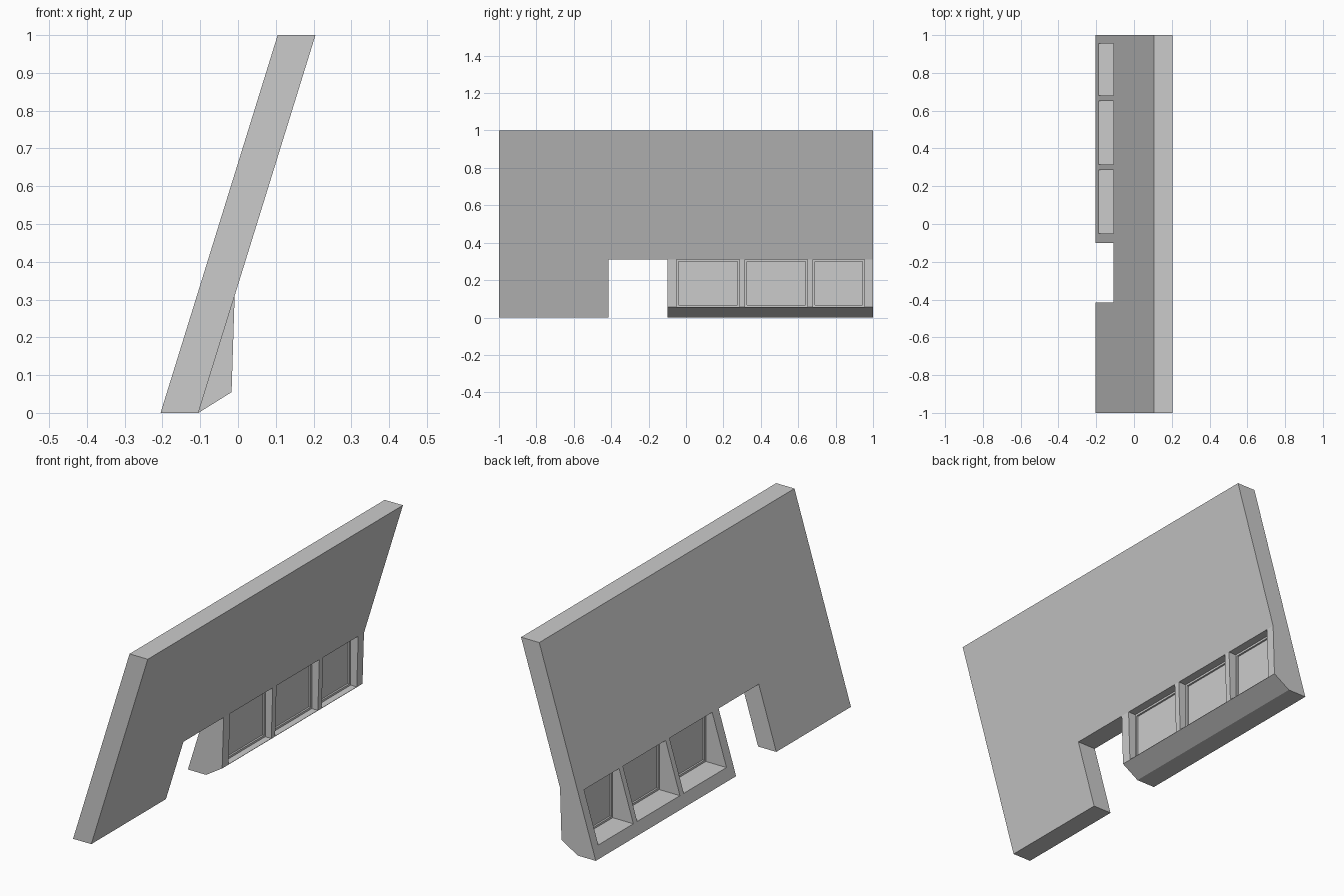
import bpy, bmesh

if "Cube" in bpy.data.objects:
    bpy.data.objects.remove(bpy.data.objects["Cube"])

HEAD, SILL = 0.31, 0.057          # opening top and window sill heights
WINDOWS = [(-0.05, 0.285), (0.315, 0.65), (0.68, 0.955)]
PANE_X = -0.062


def prism(name, profile, y0, y1):
    """Extrude an (x, z) profile along y."""
    bm = bmesh.new()
    base = bm.faces.new([bm.verts.new((x, y0, z)) for x, z in profile])
    ext = bmesh.ops.extrude_face_region(bm, geom=[base])
    verts = [v for v in ext["geom"] if isinstance(v, bmesh.types.BMVert)]
    bmesh.ops.translate(bm, verts=verts, vec=(0, y1 - y0, 0))
    bmesh.ops.recalc_face_normals(bm, faces=bm.faces)
    mesh = bpy.data.meshes.new(name)
    bm.to_mesh(mesh)
    bm.free()
    ob = bpy.data.objects.new(name, mesh)
    bpy.context.collection.objects.link(ob)
    return ob


def box(name, x0, x1, y0, y1, z0, z1):
    return prism(name, [(x0, z0), (x1, z0), (x1, z1), (x0, z1)], y0, y1)


def combine(target, tool, operation):
    """Apply a boolean and discard the tool object."""
    mod = target.modifiers.new(operation, 'BOOLEAN')
    mod.operation = operation
    mod.solver = 'EXACT'
    mod.object = tool
    tool.hide_render = True
    bpy.context.view_layer.objects.active = target
    bpy.ops.object.modifier_apply(modifier=mod.name)
    bpy.data.objects.remove(tool)


# Leaning wall slab with a doorway
wall = prism("wall", [(-0.205, 0), (-0.105, 0), (0.205, 1), (0.105, 1)], -1, 1)
combine(wall, box("door_cutter", -0.5, 0.5, -0.415, -0.1, -0.2, HEAD), 'DIFFERENCE')

# Upright bay below the slope, carrying the windows
bay = prism("bay", [(-0.15, 0), (-0.105, 0), (-0.017, 0.055),
                    (-0.0089, HEAD), (-0.06, HEAD)], -0.1, 1)
combine(wall, bay, 'UNION')

# Window openings
for y0, y1 in WINDOWS:
    combine(wall, box("window_cutter", -0.5, 0.5, y0, y1, SILL, HEAD), 'DIFFERENCE')

# Window frames and panes
T = 0.01
for i, (y0, y1) in enumerate(WINDOWS, 1):
    frame = box(f"window_frame_{i}", PANE_X - 0.012, PANE_X + 0.012, y0, y1, SILL, HEAD)
    combine(frame, box("frame_cutter", -0.5, 0.5, y0 + T, y1 - T, SILL + T, HEAD - T),
            'DIFFERENCE')
    box(f"window_pane_{i}", PANE_X - 0.003, PANE_X + 0.003,
        y0 + T, y1 - T, SILL + T, HEAD - T)
